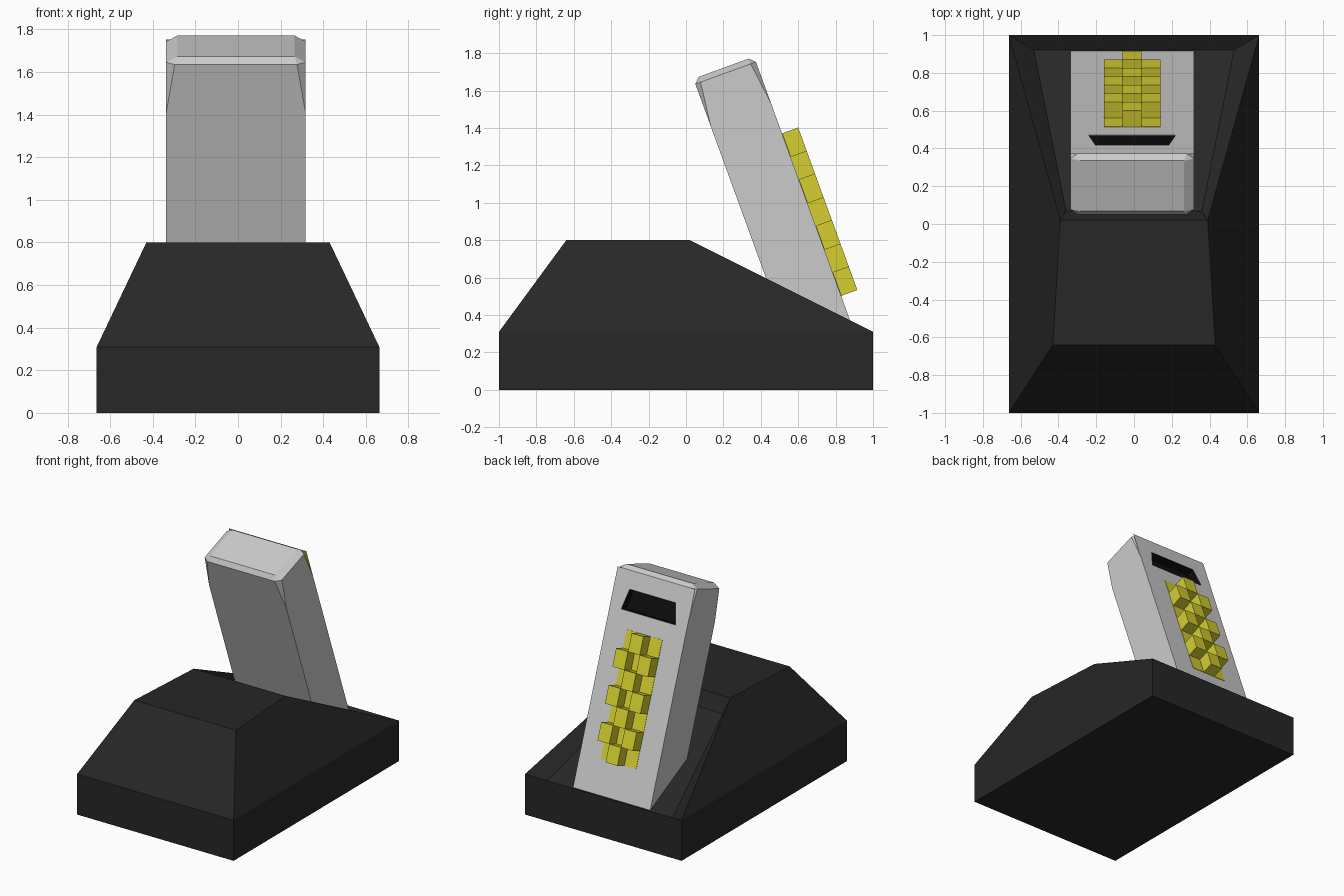
import bpy, bmesh
from math import sin, cos, radians
from mathutils import Vector

if "Cube" in bpy.data.objects:
    bpy.data.objects.remove(bpy.data.objects["Cube"])

A = radians(20)                      # backward lean of the handset
CX, W, T = -0.01, 0.327, 0.345       # handset centre, half width, thickness


def mat(name, rgb):
    m = bpy.data.materials.new(name)
    m.diffuse_color = (*rgb, 1)
    m.use_nodes = True
    m.node_tree.nodes["Principled BSDF"].inputs["Base Color"].default_value = m.diffuse_color
    return m


black = mat("black", (0.02, 0.02, 0.02))
pit = mat("pit_black", (0.004, 0.004, 0.004))
yellow = mat("yellow", (0.66, 0.62, 0.03))


def P(x, v, d):
    """Handset coordinates: across, front-to-back, down from the top."""
    return Vector((CX + x, 0.05 + v * cos(A) + d * sin(A),
                   1.635 + v * sin(A) - d * cos(A)))


def mesh(name, verts, faces=None, material=None):
    bm = bmesh.new()
    vs = [bm.verts.new(v) for v in verts]
    if faces:
        for f in faces:
            bm.faces.new([vs[i] for i in f])
    else:
        bmesh.ops.convex_hull(bm, input=vs)
        bmesh.ops.dissolve_limit(bm, angle_limit=0.01, verts=bm.verts, edges=bm.edges)
    bmesh.ops.recalc_face_normals(bm, faces=bm.faces)
    me = bpy.data.meshes.new(name)
    bm.to_mesh(me)
    bm.free()
    ob = bpy.data.objects.new(name, me)
    bpy.context.collection.objects.link(ob)
    if material:
        me.materials.append(material)
    return ob


def block(name, x0, x1, v0, v1, d0, d1, material):
    return mesh(name, [P(x, v, d) for x in (x0, x1) for v in (v0, v1) for d in (d0, d1)],
                None, material)


def slope(y):
    return 0.8 - 0.5 * (y - 0.02)


# Base: plinth, tapered top and a sunken cradle in the rear slope
def ring(xf, yf, xb, yb, zf, zb):
    return [(-xf, yf, zf), (xf, yf, zf), (xb, yb, zb), (-xb, yb, zb)]


verts = (ring(0.663, -1, 0.663, 1, 0, 0) + ring(0.663, -1, 0.663, 1, 0.31, 0.31)
         + ring(0.43, -0.64, 0.39, 0.02, 0.8, 0.8)
         + ring(0.36, 0.07, 0.53, 0.92, slope(0.07) - 0.085, slope(0.92) - 0.085))
faces = [(3, 2, 1, 0), (8, 9, 10, 11), (12, 13, 14, 15)]
faces += [(i, (i + 1) % 4, (i + 1) % 4 + 4, i + 4) for i in range(4)]
faces += [(4, 5, 9, 8), (5, 6, 10, 9), (7, 4, 8, 11)]
rim, floor = (11, 10, 6, 7), (12, 13, 14, 15)
faces += [(rim[i], rim[(i + 1) % 4], floor[(i + 1) % 4], floor[i]) for i in range(4)]
mesh("base", verts, faces, black)

# Handset body with tapered corner cuts and a raised cap
pts = []
for s in (-1, 1):
    for v, k in ((0, 1), (T, -1)):
        pts += [P(s * W, v, 1.62), P(s * W, v, 0.24), P(s * W, v + 0.03 * k, 0),
                P(s * (W - 0.04), v, 0), P(s * (W - 0.052), v + 0.03 * k, -0.03)]
body = mesh("handset_body", pts)

# Full-width rear corner flaps, yellow on the inside
for s in (-1, 1):
    for name, v, m in (("rear_corner", T, None), ("rear_corner_lining", T - 0.003, yellow)):
        mesh(name, [P(s * W, v, 0.24), P(s * W, v, 0), P(s * (W - 0.04), v, 0)],
             [(0, 1, 2)], m)


# Display recess, wider at its lower edge
def slot(v0, v1, g):
    return [P(x, v, d) for v in (v0, v1)
            for x, d in ((-0.195 + g, 0.13 + g), (0.195 - g, 0.13 + g),
                         (0.23 - g, 0.28 - g), (-0.23 + g, 0.28 - g))]


cutter = mesh("display_cutter", slot(T - 0.06, T + 0.05, 0))
cutter.hide_render = True
cutter.hide_viewport = True
mod = body.modifiers.new("display", 'BOOLEAN')
mod.operation = 'DIFFERENCE'
mod.solver = 'EXACT'
mod.object = cutter
mesh("display_lining", slot(T - 0.058, T, 0.001),
     [(0, 1, 2, 3)] + [(i, (i + 1) % 4, (i + 1) % 4 + 4, i + 4) for i in range(4)], pit)

# Keypad: thin plate with a checkerboard of raised keys
D0, H = 0.407, 0.132
block("keypad_plate", -0.15, 0.15, T - 0.01, T + 0.003, D0, D0 + 7 * H, yellow)
for r in range(7):
    for c in ((0,) if r % 2 == 0 else (-1, 1)):
        x = c * 0.1
        block("key", x - 0.05, x + 0.05, T, T + 0.092, D0 + r * H, D0 + (r + 1) * H, yellow)
